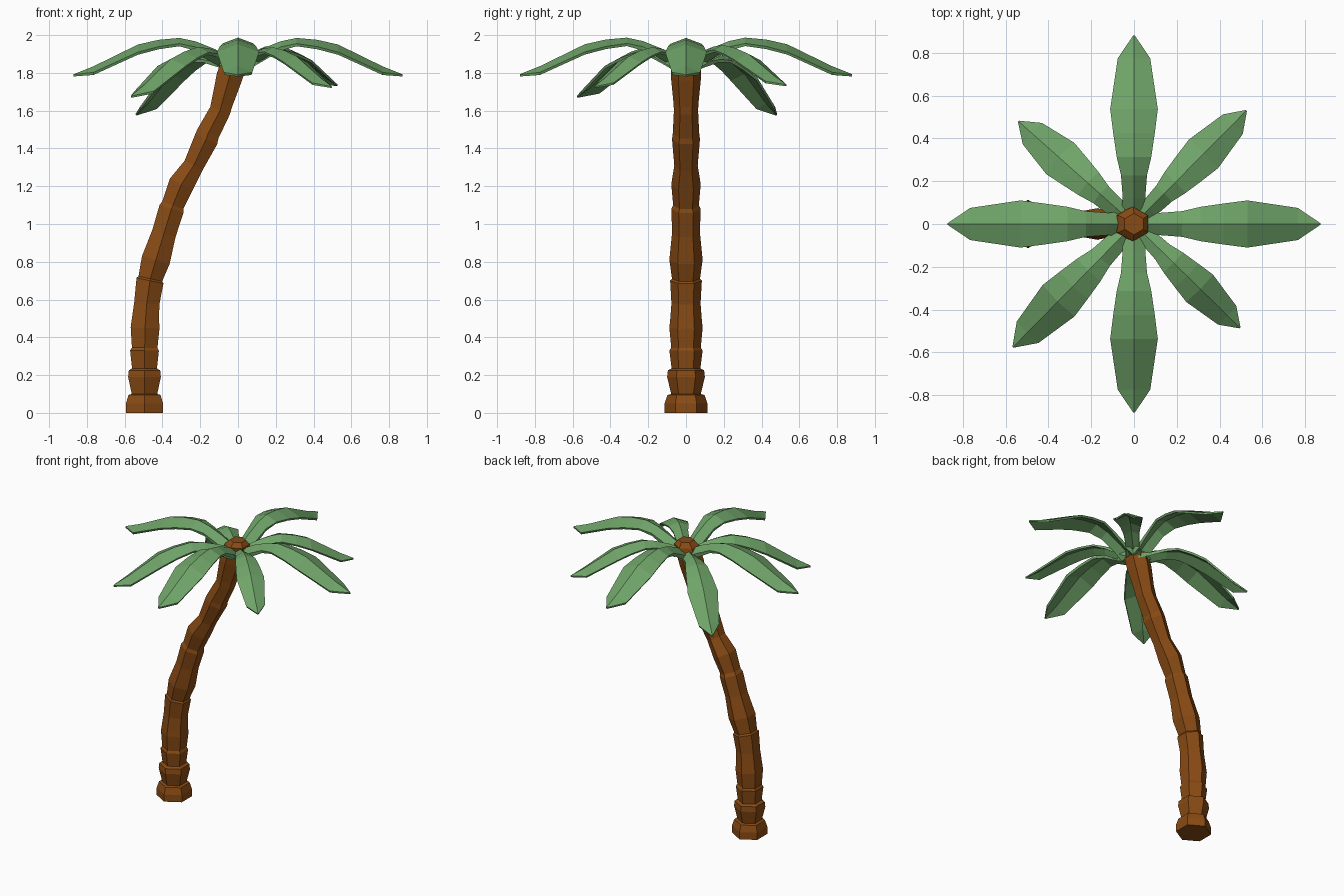
import bpy, bmesh
from math import cos, sin, pi, atan2, hypot
from mathutils import Vector, Matrix

if "Cube" in bpy.data.objects:
    bpy.data.objects.remove(bpy.data.objects["Cube"])


def material(name, rgb):
    m = bpy.data.materials.new(name)
    m.diffuse_color = (*rgb, 1)
    m.use_nodes = True
    m.node_tree.nodes["Principled BSDF"].inputs["Base Color"].default_value = m.diffuse_color
    return m


def loft(name, sections, mat):
    """Skin closed rings of points into a capped, flat-shaded solid."""
    bm = bmesh.new()
    rings = [[bm.verts.new(p) for p in s] for s in sections]
    n = len(rings[0])
    for a, b in zip(rings, rings[1:]):
        for i in range(n):
            j = (i + 1) % n
            bm.faces.new((a[i], a[j], b[j], b[i]))
    bm.faces.new(rings[0][::-1])
    bm.faces.new(rings[-1])
    bmesh.ops.recalc_face_normals(bm, faces=bm.faces)
    me = bpy.data.meshes.new(name)
    bm.to_mesh(me)
    bm.free()
    me.materials.append(mat)
    ob = bpy.data.objects.new(name, me)
    bpy.context.collection.objects.link(ob)
    return ob


brown = material("bark", (0.25, 0.07, 0.007))
green = material("leaf", (0.16, 0.37, 0.14))

# Trunk: centre line x, height z, radius; each joint flares near its top
trunk = [
    (-.495, 0, .113), (-.495, .05, .113), (-.495, .095, .098), (-.495, .10, .078),
    (-.495, .19, .100), (-.495, .225, .096), (-.495, .235, .076),
    (-.495, .33, .088), (-.494, .345, .078), (-.492, .45, .088), (-.490, .49, .084),
    (-.483, .58, .077), (-.466, .70, .084), (-.464, .71, .074),
    (-.435, .81, .088), (-.392, .95, .074), (-.352, 1.08, .077),
    (-.345, 1.10, .068), (-.300, 1.21, .078), (-.235, 1.31, .062),
    (-.168, 1.45, .074), (-.158, 1.48, .070), (-.095, 1.60, .064),
    (-.085, 1.64, .066), (-.045, 1.78, .080), (-.004, 1.90, .080), (0, 1.93, .050)]


def centre_x(z):
    for (x0, z0, _), (x1, z1, _) in zip(trunk, trunk[1:]):
        if z <= z1:
            return x0 + (x1 - x0) * max(0, z - z0) / (z1 - z0)
    return trunk[-1][0]


def trunk_ring(x, z, r):
    tilt = 0 if z < .1 or z > 1.85 else atan2(centre_x(z + .12) - centre_x(z - .12), .24)
    rot = Matrix.Rotation(tilt, 3, 'Y')
    return [Vector((x, 0, z)) + rot @ Vector((r * sin(i * pi / 3), r * cos(i * pi / 3), 0))
            for i in range(6)]


loft("trunk", [trunk_ring(*t) for t in trunk], brown)

# Leaf: distance out, ridge height, half width, edge drop, thickness
HUB = 1.88
leaf = [
    (.05, 1.885, .060, .035, .035), (.12, 1.925, .052, .040, .030),
    (.225, 1.967, .060, .030, .020), (.31, 1.985, .080, .030, .014),
    (.42, 1.975, .096, .036, .014), (.53, 1.950, .110, .040, .014),
    (.765, 1.835, .075, .032, .014), (.87, 1.793, .004, .002, .010)]


def leaf_section(r, z, w, drop, t):
    z -= HUB
    return [Vector(p) for p in (
        (r, 0, z), (r, w, z - drop), (r, w * .93, z - drop - t),
        (r, 0, z - t), (r, -w * .93, z - drop - t), (r, -w, z - drop))]


# Tip positions: four long leaves, four shorter drooping ones
tips = [
    (.87, 0, 1.793), (0, .88, 1.793), (-.87, 0, 1.793), (0, -.88, 1.793),
    (.525, .53, 1.74), (-.54, .48, 1.585), (-.565, -.575, 1.68), (.495, -.485, 1.73)]
base_len = hypot(.87, 1.793 - HUB)
base_pitch = atan2(1.793 - HUB, .87)
for k, (x, y, z) in enumerate(tips):
    out = hypot(x, y)
    scale = hypot(out, z - HUB) / base_len
    pitch = atan2(z - HUB, out) - base_pitch
    m = (Matrix.Translation((0, 0, HUB)) @ Matrix.Rotation(atan2(y, x), 4, 'Z')
         @ Matrix.Rotation(-pitch, 4, 'Y') @ Matrix.Scale(scale, 4))
    loft(f"leaf_{k + 1}", [[m @ p for p in leaf_section(*s)] for s in leaf], green)
